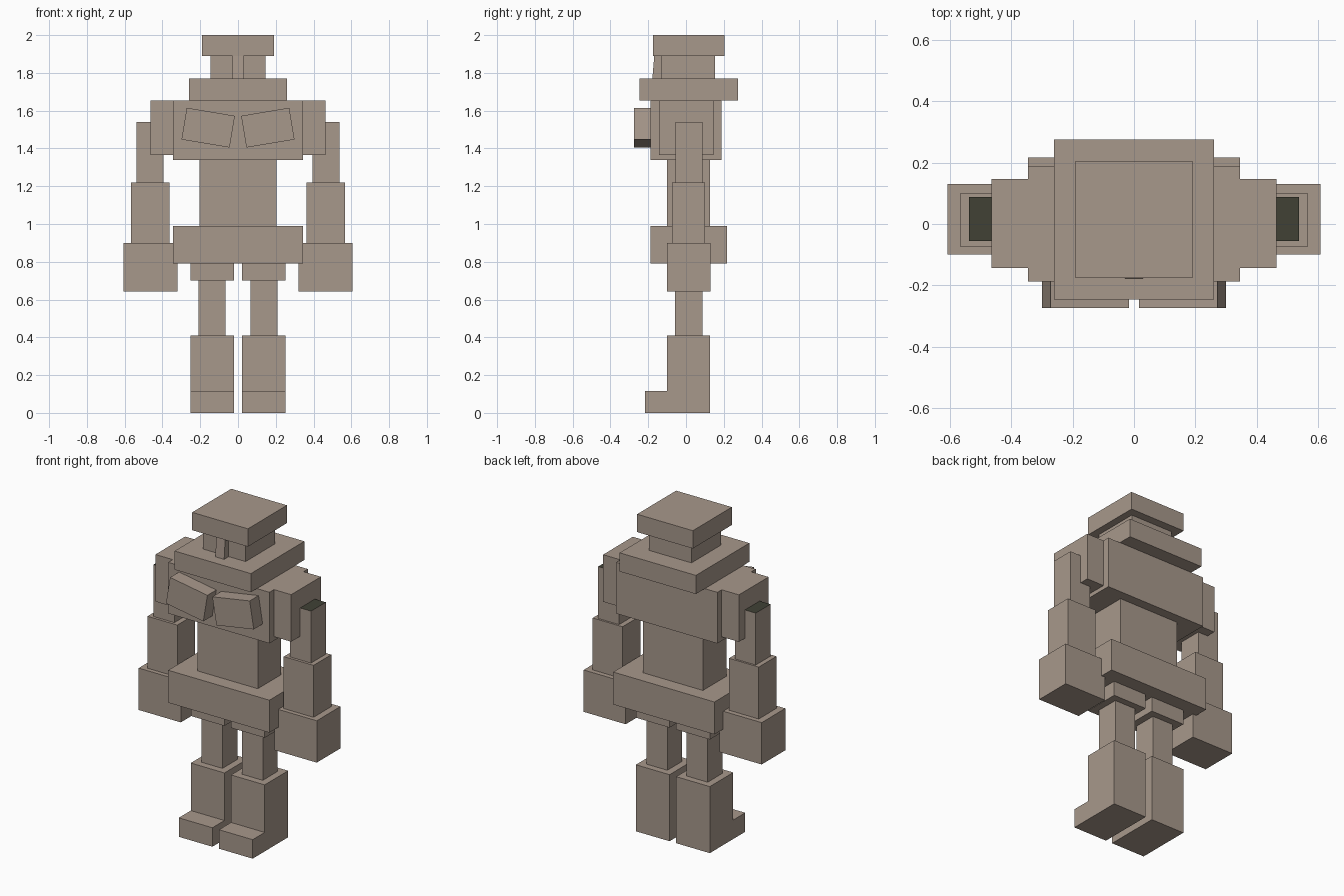
import bpy, bmesh, math
from mathutils import Matrix, Vector

cube = bpy.data.objects.get("Cube")
if cube:
    bpy.data.objects.remove(cube, do_unlink=True)


def material(name, rgb):
    m = bpy.data.materials.new(name)
    m.use_nodes = True
    m.diffuse_color = (*rgb, 1)
    bsdf = next(n for n in m.node_tree.nodes if n.type == 'BSDF_PRINCIPLED')
    bsdf.inputs["Base Color"].default_value = (*rgb, 1)
    return m


CLAY = material("warm_clay", (0.39, 0.315, 0.26))
DARK = material("dark_olive", (0.052, 0.053, 0.036))


def box(name, x, y, z, tilt=0, dark_top=False, edit=None):
    """Box from (min, max) ranges, optionally tilted about y through its centre."""
    lo, hi = Vector((x[0], y[0], z[0])), Vector((x[1], y[1], z[1]))
    bm = bmesh.new()
    bmesh.ops.create_cube(bm, size=1)
    bm.transform(Matrix.Translation((lo + hi) / 2)
                 @ Matrix.Rotation(math.radians(tilt), 4, 'Y')
                 @ Matrix.Diagonal((*(hi - lo), 1)))
    if edit:
        edit(bm)
    bm.normal_update()
    if dark_top:
        for f in bm.faces:
            f.material_index = int(f.normal.z > 0.9)
    me = bpy.data.meshes.new(name)
    bm.to_mesh(me)
    bm.free()
    me.materials.append(CLAY)
    if dark_top:
        me.materials.append(DARK)
    ob = bpy.data.objects.new(name, me)
    bpy.context.collection.objects.link(ob)
    return ob


def pair(name, x, y, z, tilt=0, **kw):
    """Matching boxes on the left (+x) and right (-x)."""
    box("left_" + name, x, y, z, -tilt, **kw)
    box("right_" + name, (-x[1], -x[0]), y, z, tilt, **kw)


def slope_nose(bm):
    for v in bm.verts:
        if v.co.y < -0.15 and v.co.z > 1.83:
            v.co.y = -0.168


def extrude_toe(bm):
    """Cut the boot low down and pull the lower front face forward."""
    bmesh.ops.bisect_plane(bm, geom=bm.verts[:] + bm.edges[:] + bm.faces[:],
                           plane_co=(0, 0, 0.117), plane_no=(0, 0, 1))
    bm.normal_update()
    face = next(f for f in bm.faces
                if f.normal.y < -0.9 and f.calc_center_median().z < 0.117)
    new = bmesh.ops.extrude_discrete_faces(bm, faces=[face])["faces"][0]
    bmesh.ops.translate(bm, vec=(0, -0.117, 0), verts=new.verts[:])


# Head
box("hat", (-0.19, 0.19), (-0.175, 0.205), (1.89, 2.0))
box("head", (-0.145, 0.145), (-0.133, 0.154), (1.77, 1.89))
box("nose", (-0.03, 0.03), (-0.178, -0.13), (1.77, 1.89), edit=slope_nose)

# Trunk
box("collar", (-0.26, 0.26), (-0.246, 0.275), (1.655, 1.77))
box("chest", (-0.345, 0.345), (-0.187, 0.188), (1.34, 1.655))
pair("chest_plate", (0.029, 0.287), (-0.274, -0.187), (1.425, 1.595), tilt=9.5)
box("waist", (-0.205, 0.205), (-0.1, 0.128), (0.99, 1.34))
box("pelvis", (-0.345, 0.345), (-0.187, 0.216), (0.79, 0.99))

# Arms
pair("shoulder", (0.345, 0.463), (-0.143, 0.146), (1.365, 1.655))
pair("upper_arm", (0.395, 0.537), (-0.056, 0.088), (1.22, 1.54), dark_top=True)
pair("forearm", (0.363, 0.566), (-0.073, 0.1), (0.9, 1.22))
pair("hand", (0.32, 0.607), (-0.1, 0.13), (0.642, 0.9))

# Legs
pair("hip", (0.0225, 0.252), (-0.1, 0.128), (0.7, 0.79))
pair("thigh", (0.066, 0.209), (-0.057, 0.087), (0.41, 0.7))
pair("boot", (0.0225, 0.252), (-0.1, 0.128), (0, 0.41), edit=extrude_toe)
